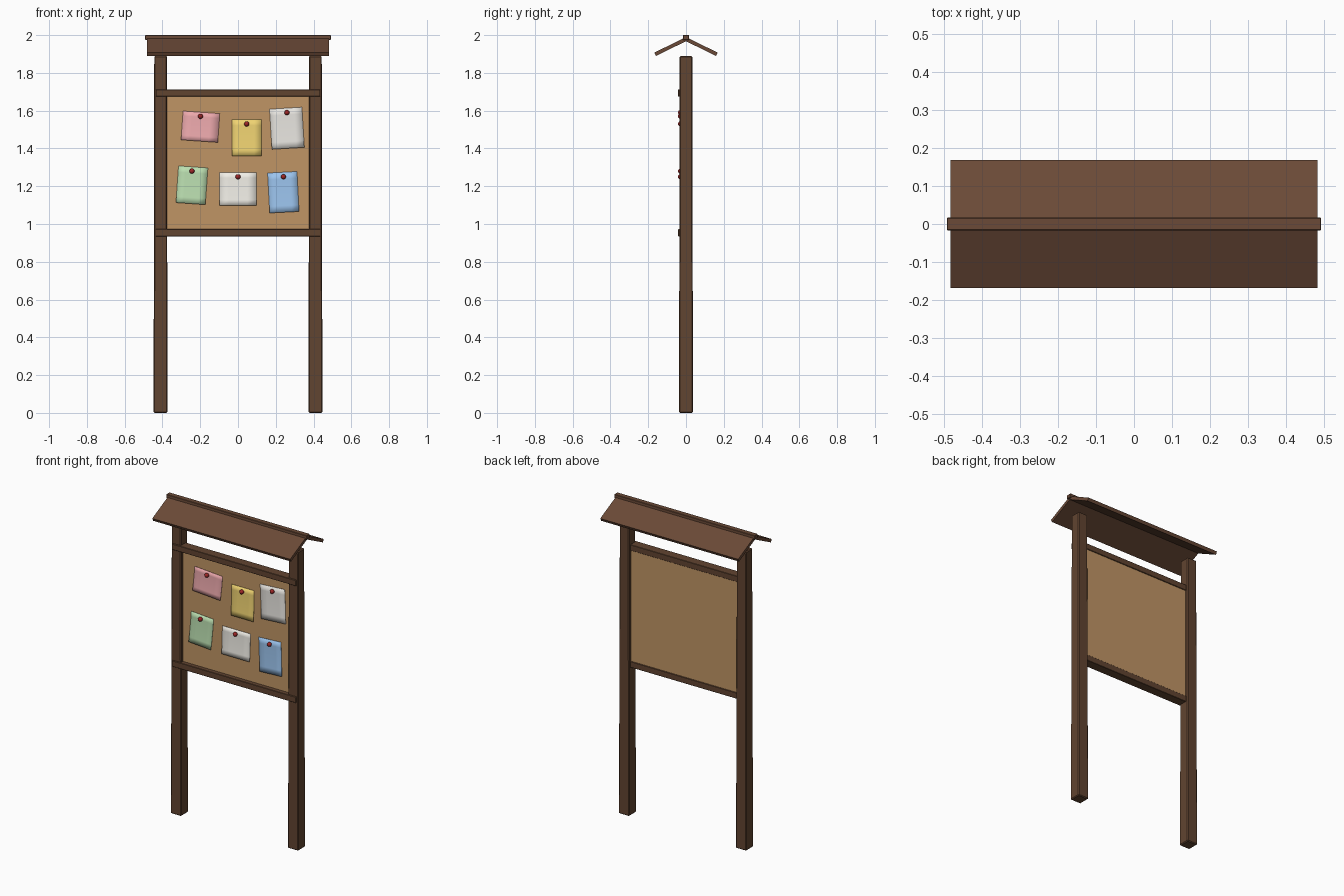
import bpy, bmesh, math
from mathutils import Matrix, Vector

if "Cube" in bpy.data.objects:
    bpy.data.objects.remove(bpy.data.objects["Cube"])


def material(name, rgb):
    m = bpy.data.materials.new(name)
    m.diffuse_color = (*rgb, 1)
    m.use_nodes = True
    m.node_tree.nodes["Principled BSDF"].inputs["Base Color"].default_value = m.diffuse_color
    return m


WOOD = material("dark_wood", (0.12, 0.058, 0.03))
ROOF = material("roof_wood", (0.145, 0.068, 0.038))
CORK = material("cork", (0.53, 0.30, 0.13))
RED = material("pin_red", (0.35, 0.02, 0.02))


def finish(name, bm, mat):
    bmesh.ops.recalc_face_normals(bm, faces=bm.faces)
    me = bpy.data.meshes.new(name)
    bm.to_mesh(me)
    bm.free()
    me.materials.append(mat)
    ob = bpy.data.objects.new(name, me)
    bpy.context.collection.objects.link(ob)
    return ob


def box(name, lo, hi, mat, bevel=0.0, taper=1.0):
    """Box between two corners, its top scaled by taper, edges chamfered."""
    lo, hi = Vector(lo), Vector(hi)
    mid, size = (lo + hi) / 2, hi - lo
    bm = bmesh.new()
    bmesh.ops.create_cube(bm, size=1)
    for v in bm.verts:
        s = taper if v.co.z > 0 else 1.0
        v.co = mid + Vector((v.co.x * size.x * s, v.co.y * size.y * s, v.co.z * size.z))
    if bevel:
        bmesh.ops.bevel(bm, geom=bm.edges[:], offset=bevel, segments=1, affect='EDGES')
    return finish(name, bm, mat)


def prism(name, profile, half_x, mat):
    """Extrude a (y, z) profile along x."""
    bm = bmesh.new()
    f = bm.faces.new([bm.verts.new((-half_x, y, z)) for y, z in profile])
    r = bmesh.ops.extrude_face_region(bm, geom=[f])
    for v in r["geom"]:
        if isinstance(v, bmesh.types.BMVert):
            v.co.x = half_x
    return finish(name, bm, mat)


# Tapered posts
for side, x in (("left", -0.41), ("right", 0.41)):
    box(side + "_post", (x - 0.037, -0.037, 0), (x + 0.037, 0.037, 1.89), WOOD, 0.005, 0.9)

# Rails and cork panel
box("bottom_rail", (-0.435, -0.042, 0.935), (0.435, 0.018, 0.973), WOOD, 0.002)
box("top_rail", (-0.435, -0.042, 1.675), (0.435, 0.018, 1.712), WOOD, 0.002)
box("cork_board", (-0.38, -0.015, 0.96), (0.38, 0.013, 1.69), CORK)

# Pitched roof panels and ridge cap
for side, s in (("front", -1), ("back", 1)):
    prism(side + "_roof_panel",
          [(0, 1.99), (s * 0.168, 1.907), (s * 0.159, 1.889), (0, 1.968)], 0.483, ROOF)
box("ridge_cap", (-0.492, -0.0165, 1.975), (0.492, 0.0165, 2.0), ROOF, 0.002)

# Notes: name, x, z, width, height, tilt, pin height, colour
NOTES = [
    ("pink", -0.199, 1.515, 0.195, 0.153, -4, 1.570, (0.85, 0.40, 0.42)),
    ("yellow", 0.046, 1.457, 0.157, 0.194, 0, 1.530, (0.88, 0.66, 0.17)),
    ("grey", 0.259, 1.507, 0.172, 0.213, 3.5, 1.590, (0.80, 0.78, 0.74)),
    ("green", -0.244, 1.205, 0.156, 0.195, -4, 1.280, (0.50, 0.74, 0.44)),
    ("white", 0.0, 1.186, 0.196, 0.175, 0, 1.250, (0.88, 0.86, 0.80)),
    ("blue", 0.240, 1.168, 0.156, 0.212, 3, 1.250, (0.33, 0.55, 0.85)),
]
for name, x, z, w, h, tilt, pin_z, rgb in NOTES:
    # Paper lifting gently off the board towards its lower edge
    bm = bmesh.new()
    bmesh.ops.create_grid(bm, x_segments=4, y_segments=6, size=0.5)
    rot = Matrix.Rotation(math.radians(-tilt), 3, 'Y')
    for v in bm.verts:
        t = 0.5 - v.co.y
        p = rot @ Vector((v.co.x * w, 0, v.co.y * h))
        v.co = Vector((x, -0.0165 - 0.008 * t * t, z)) + p
    for f in bm.faces:
        f.smooth = True
    paper = finish(name + "_note", bm, material(name + "_paper", rgb))
    mod = paper.modifiers.new("thickness", 'SOLIDIFY')
    mod.thickness = 0.0015
    mod.offset = 0

    # Round push pin
    bm = bmesh.new()
    bmesh.ops.create_uvsphere(bm, u_segments=12, v_segments=8, radius=0.0135)
    for f in bm.faces:
        f.smooth = True
    pin = finish(name + "_pin", bm, RED)
    pin.location = (x, -0.029, pin_z)
